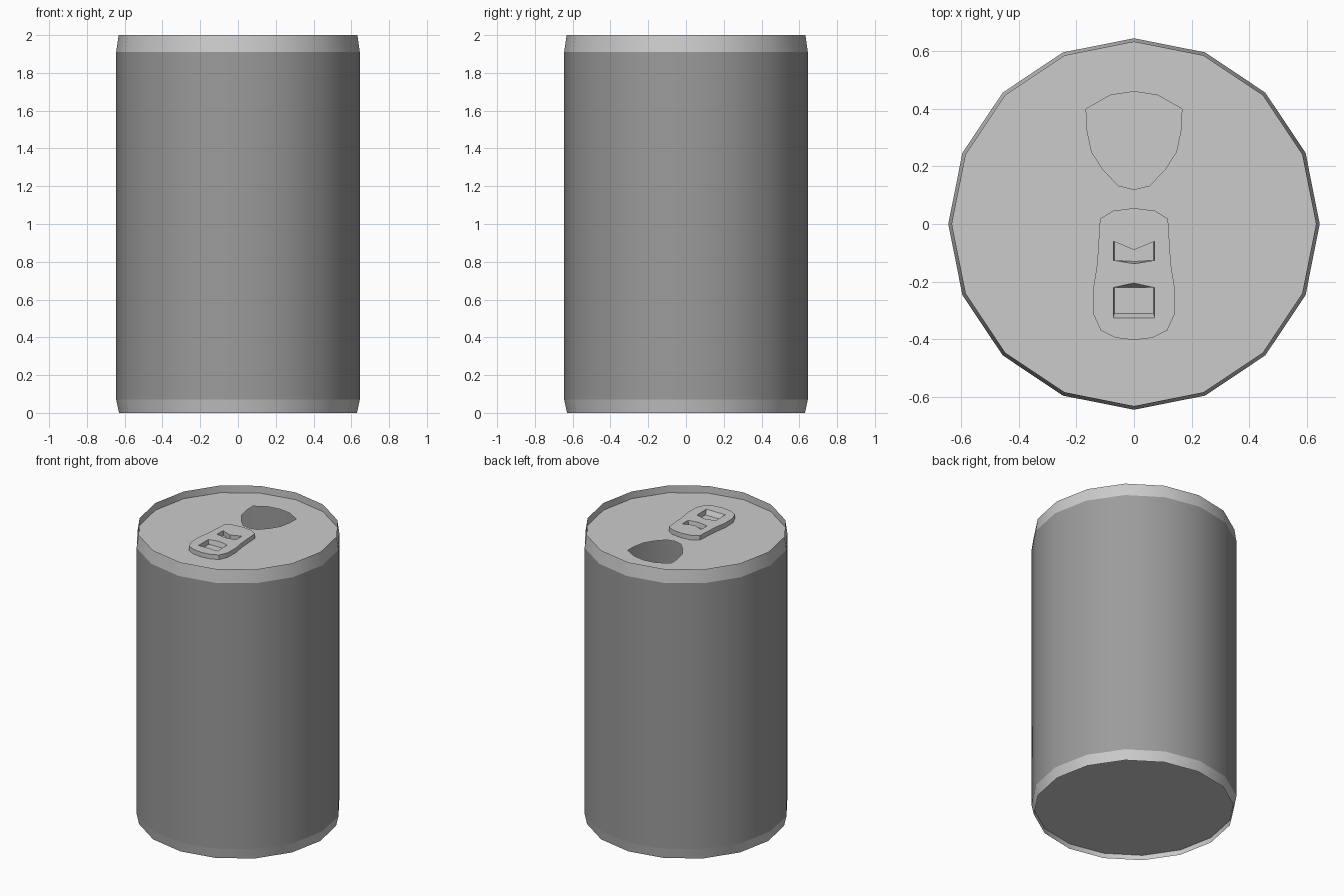
import bpy, bmesh, math

if "Cube" in bpy.data.objects:
    bpy.data.objects.remove(bpy.data.objects["Cube"])

SIDES = 16
LID_Z, TAB_Z = 1.95, 1.982

shell = bpy.data.materials.new("dark_shell")
shell.diffuse_color = (0.33, 0.33, 0.33, 1)
shell.use_nodes = True
shell.node_tree.nodes["Principled BSDF"].inputs["Base Color"].default_value = shell.diffuse_color


def finish(bm, name, mat=None):
    me = bpy.data.meshes.new(name)
    bm.to_mesh(me)
    bm.free()
    ob = bpy.data.objects.new(name, me)
    bpy.context.collection.objects.link(ob)
    if mat:
        me.materials.append(mat)
    bpy.ops.object.select_all(action='DESELECT')
    bpy.context.view_layer.objects.active = ob
    ob.select_set(True)
    bpy.ops.object.shade_smooth_by_angle(angle=math.radians(30))
    return ob


def circle(r):
    return [(r * math.cos(2 * math.pi * i / SIDES), r * math.sin(2 * math.pi * i / SIDES))
            for i in range(SIDES)]


def mirrored(half):
    """Close a right-hand half outline (top to bottom) counter-clockwise."""
    left = [(-x, y) for x, y in half if x > 0]
    return left + half[::-1] if half[0][0] > 0 else [half[0]] + left + half[::-1][:-1]


def loop(bm, pts, z):
    return [bm.verts.new((x, y, z)) for x, y in pts]


def bridge(bm, low, high):
    n = len(low)
    for i in range(n):
        j = (i + 1) % n
        bm.faces.new((low[i], low[j], high[j], high[i]))


def fill(bm, loops):
    """Flat upward-facing face bounded by an outer loop and hole loops."""
    edges = []
    for vs in loops:
        for a, b in zip(vs, vs[1:] + vs[:1]):
            edges.append(bm.edges.get((a, b)) or bm.edges.new((a, b)))
    res = bmesh.ops.triangle_fill(bm, use_beauty=True, use_dissolve=False, edges=edges)
    for f in res["geom"]:
        if isinstance(f, bmesh.types.BMFace):
            f.normal_update()
            if f.normal.z < 0:
                f.normal_flip()


def lathe(name, profile, mat=None, cap=False):
    bm = bmesh.new()
    rings = [loop(bm, circle(r), z) for r, z in profile]
    for a, b in zip(rings, rings[1:]):
        bridge(bm, a, b)
    if cap:
        bm.faces.new(rings[0][::-1])
    return finish(bm, name, mat)


# Can wall and the two tapered rims, base slightly recessed
lathe("body", [(0.645, 0.07), (0.645, 1.91)], shell)
lathe("top_rim", [(0.645, 1.91), (0.632, 2.0), (0.632, LID_Z)])
lathe("bottom_rim", [(0.63, 0.035), (0.63, 0.0), (0.645, 0.07)], cap=True)

# Lid with open drinking hole
mouth = mirrored([(0, 0.46), (0.083, 0.447), (0.166, 0.4), (0.165, 0.335), (0.147, 0.25),
                  (0.107, 0.188), (0.054, 0.133), (0, 0.12)])
bm = bmesh.new()
fill(bm, [loop(bm, circle(0.632), LID_Z), loop(bm, mouth, LID_Z)])
finish(bm, "lid")

# Pull tab with two tapered openings (upper outline, lower outline)
tab = mirrored([(0, 0.055), (0.073, 0.046), (0.118, 0.018), (0.128, -0.14), (0.142, -0.225),
                (0.14, -0.315), (0.115, -0.37), (0.065, -0.395), (0, -0.403)])
openings = [
    ([(0, -0.09), (0.072, -0.06), (0.072, -0.126), (0, -0.138)],
     [(0, -0.09), (0.068, -0.06), (0.068, -0.126), (0, -0.13)]),
    ([(0, -0.205), (0.072, -0.221), (0.072, -0.327), (0, -0.327)],
     [(0, -0.22), (0.068, -0.221), (0.068, -0.31), (0, -0.31)]),
]
bm = bmesh.new()
top = loop(bm, tab, TAB_Z)
bridge(bm, loop(bm, tab, LID_Z), top)
loops = [top]
for upper, lower in openings:
    hi = loop(bm, mirrored(upper), TAB_Z)
    bridge(bm, hi, loop(bm, mirrored(lower), LID_Z))
    loops.append(hi)
fill(bm, loops)
finish(bm, "pull_tab")
